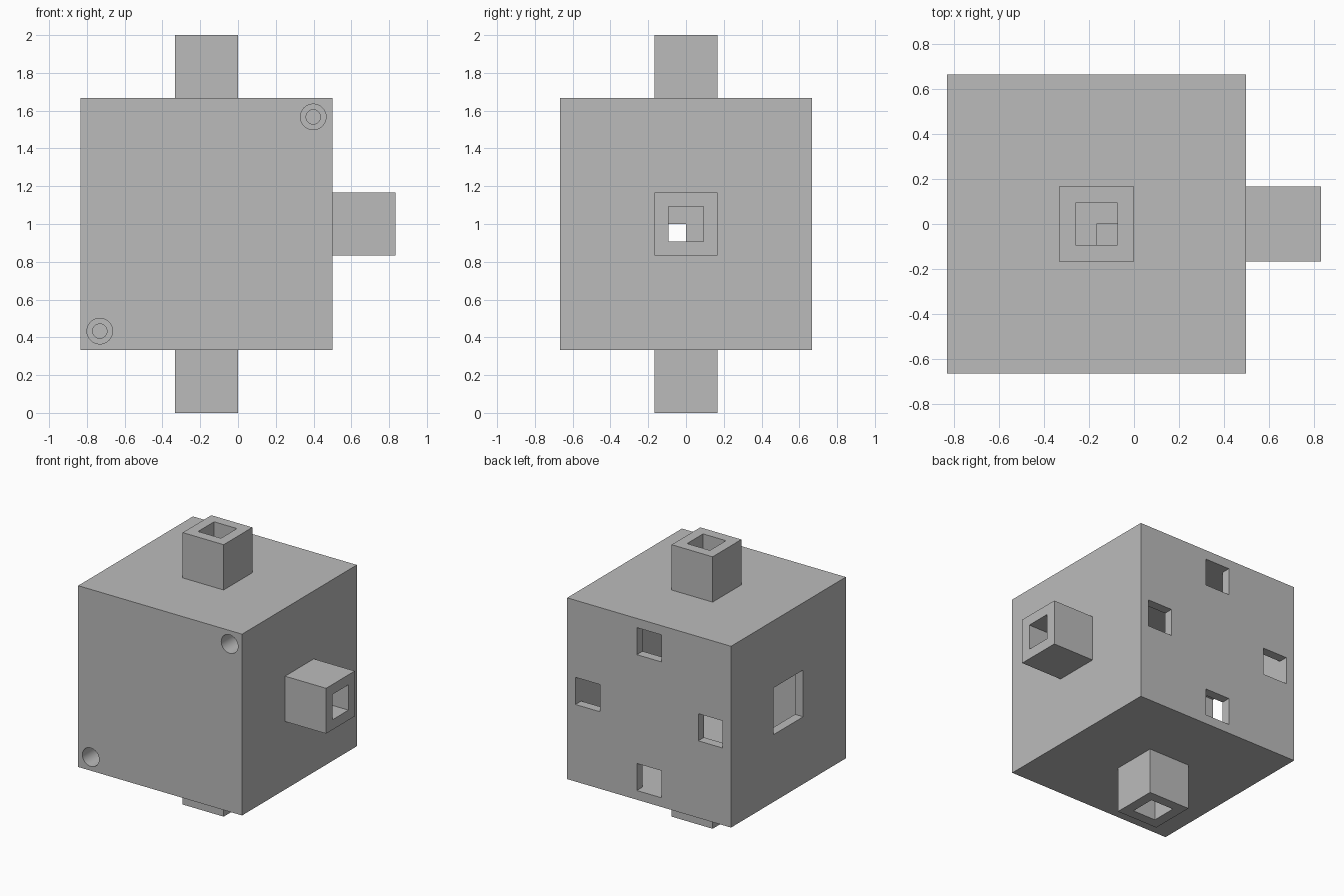
import bpy, bmesh, math
from mathutils import Matrix, Vector

if "Cube" in bpy.data.objects:
    bpy.data.objects.remove(bpy.data.objects["Cube"])

CENTRE = Matrix.Translation((-1 / 6, 0, 1))
PEGS = (0, 90, 180)      # top, right, bottom
SOCKET = 270             # left


def make_object(name, bm):
    mesh = bpy.data.meshes.new(name)
    bm.to_mesh(mesh)
    bm.free()
    ob = bpy.data.objects.new(name, mesh)
    bpy.context.collection.objects.link(ob)
    return ob


def box(name, lo, hi, turn=0):
    """Box around the block centre, turned about the y axis."""
    lo, hi = Vector(lo), Vector(hi)
    bm = bmesh.new()
    bmesh.ops.create_cube(bm, size=1)
    bm.transform(CENTRE @ Matrix.Rotation(math.radians(turn), 4, 'Y')
                 @ Matrix.Translation((lo + hi) / 2)
                 @ Matrix.Diagonal((*(hi - lo), 1)))
    return make_object(name, bm)


def drill(name, x, z, radius, y0, y1):
    """Round bar running along y."""
    bm = bmesh.new()
    bmesh.ops.create_cone(bm, cap_ends=True, segments=32, radius1=radius,
                          radius2=radius, depth=y1 - y0)
    bm.transform(CENTRE @ Matrix.Translation((x, (y0 + y1) / 2, z))
                 @ Matrix.Rotation(math.pi / 2, 4, 'X'))
    return make_object(name, bm)


def combine(target, tool, operation):
    tool.hide_render = True
    mod = target.modifiers.new("combine", 'BOOLEAN')
    mod.operation, mod.solver, mod.object = operation, 'EXACT', tool
    bpy.context.view_layer.objects.active = target
    bpy.ops.object.modifier_apply(modifier=mod.name)
    bpy.data.objects.remove(tool)


# Main cube with thin walls
block = box("connector_block", (-2 / 3,) * 3, (2 / 3,) * 3)
cavity = box("cavity", (-0.6,) * 3, (0.6,) * 3)

# Leave two solid corner posts for the screws
for s in (1, -1):
    a, b = sorted((s * 0.47, s * 0.7))
    combine(cavity, box("post", (a, -0.7, a), (b, 0.7, b)), 'DIFFERENCE')
combine(block, cavity, 'DIFFERENCE')

# Square pegs
for a in PEGS:
    combine(block, box("peg", (-1 / 6, -1 / 6, 0.63), (1 / 6, 1 / 6, 1), a), 'UNION')

# Hollow pegs, each with a small off-centre wire hole into the cavity
for a in PEGS:
    combine(block, box("peg_hole", (-0.093, -0.093, 0.66), (0.093, 0.093, 1.1), a), 'DIFFERENCE')
    combine(block, box("wire_hole", (0, -0.093, 0.55), (0.093, 0, 0.7), a), 'DIFFERENCE')

# Left socket
combine(block, box("socket", (-0.172, -0.172, 0.55), (0.172, 0.172, 0.8), SOCKET), 'DIFFERENCE')

# Four square openings in the back
for a in (*PEGS, SOCKET):
    combine(block, box("back_opening", (-0.1, 0.55, 0.4), (0.1, 0.8, 0.599), a), 'DIFFERENCE')

# Two stepped screw holes in opposite front corners
for s in (1, -1):
    combine(block, drill("screw_head", s * 0.565, s * 0.567, 0.068, -0.8, -0.33), 'DIFFERENCE')
    combine(block, drill("screw_shaft", s * 0.565, s * 0.567, 0.038, -0.4, 0.5), 'DIFFERENCE')

# Smooth the round holes, keep the flat edges sharp
bpy.ops.object.select_all(action='DESELECT')
block.select_set(True)
bpy.context.view_layer.objects.active = block
bpy.ops.object.shade_smooth_by_angle(angle=math.radians(30))

# Mid grey
grey = bpy.data.materials.new("mid_grey")
grey.diffuse_color = (0.5, 0.5, 0.5, 1)
grey.use_nodes = True
grey.node_tree.nodes["Principled BSDF"].inputs["Base Color"].default_value = grey.diffuse_color
block.data.materials.clear()
block.data.materials.append(grey)
